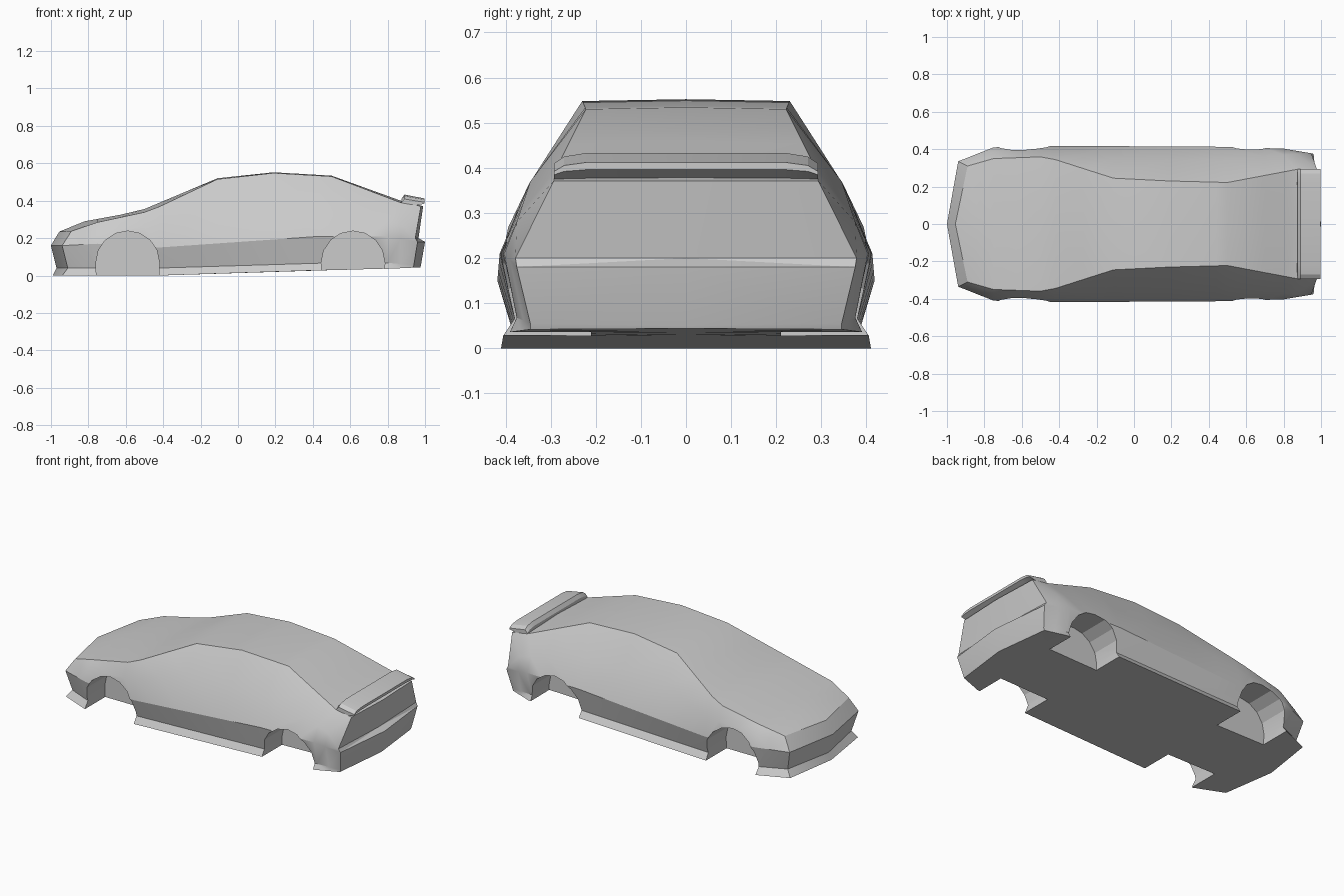
import bpy, bmesh, math

if "Cube" in bpy.data.objects:
    bpy.data.objects.remove(bpy.data.objects["Cube"])

# Lengthwise rails of the half body: (x, y, z) from nose to tail
roof_centre = [(-.955, 0, .235), (-.82, 0, .29), (-.53, 0, .343), (-.11, 0, .52),
               (.19, 0, .552), (.5, 0, .534), (.87, 0, .4), (.99, 0, .371)]
shoulder = [(-.89, .31, .238), (-.75, .35, .285), (-.47, .36, .345), (-.11, .245, .515),
            (.19, .23, .548), (.5, .222, .53), (.87, .292, .39), (.978, .293, .371)]
flank = [(-.915, .322, .2), (-.75, .385, .24), (-.45, .398, .26), (-.11, .35, .36),
         (.5, .345, .37), (.87, .375, .28), (.948, .378, .2)]
waist = [(-.94, .335, .16), (-.75, .41, .17), (-.42, .418, .15), (.44, .413, .21),
         (.8, .403, .21), (.96, .375, .18)]
tuck = [(-.91, .31, .04), (-.75, .38, .04), (-.42, .385, .04), (.44, .38, .066),
        (.8, .375, .068), (.94, .345, .055)]
sill = [(-.94, .33, 0), (-.75, .41, 0), (-.42, .41, 0), (.44, .405, .028),
        (.8, .39, .036), (.935, .345, .042)]
floor_centre = [(-.99, 0, 0), (-.42, 0, 0), (.975, 0, .044)]
rails = [roof_centre, shoulder, flank, waist, tuck, sill, floor_centre]
stations = [-.82, -.75, -.63, -.5, -.42, -.27, -.11, .19, .44, .5, .7, .8, .87]

# Centre line of the nose and tail for the flank, waist and tuck rails
nose_centre = [(-.977, 0, .2), (-1, 0, .16), (-.97, 0, .04)]
tail_centre = [(.965, 0, .2), (1, 0, .18), (.977, 0, .05)]


def on_rail(rail, x):
    for a, b in zip(rail, rail[1:]):
        if x <= b[0]:
            t = (x - a[0]) / (b[0] - a[0])
            return tuple(p + (q - p) * t for p, q in zip(a, b))
    return rail[-1]


def make_object(name, bm):
    bmesh.ops.remove_doubles(bm, verts=bm.verts, dist=1e-5)
    bmesh.ops.recalc_face_normals(bm, faces=bm.faces)
    mesh = bpy.data.meshes.new(name)
    bm.to_mesh(mesh)
    bm.free()
    ob = bpy.data.objects.new(name, mesh)
    bpy.context.collection.objects.link(ob)
    return ob


def select(ob):
    bpy.ops.object.select_all(action='DESELECT')
    ob.select_set(True)
    bpy.context.view_layer.objects.active = ob


def loft(bm, rings):
    n = len(rings[0])
    for a, b in zip(rings, rings[1:]):
        for i in range(n):
            j = (i + 1) % n
            bm.faces.new((a[i], a[j], b[j], b[i]))


# Car body: loft across the rails
bm = bmesh.new()
sections = ([[r[0] for r in rails]] + [[on_rail(r, x) for r in rails] for x in stations]
            + [[r[-1] for r in rails]])
rings = []
for half in sections:
    loop = half + [(x, -y, z) for x, y, z in half[-2:0:-1]]
    rings.append([bm.verts.new(p) for p in loop])
loft(bm, rings)

# Pointed nose and tail panels
for ring, mids in ((rings[0], nose_centre), (rings[-1], tail_centre)):
    centre = [ring[0]] + [bm.verts.new(p) for p in mids] + [ring[6]]
    for side in (ring[1:6], ring[:6:-1]):
        bm.faces.new((ring[0], side[0], side[1], centre[1]))
        for i in (1, 2):
            bm.faces.new((centre[i], side[i], side[i + 1], centre[i + 1]))
        bm.faces.new((centre[3], side[3], side[4], ring[6]))
bmesh.ops.triangulate(bm, faces=bm.faces)
body = make_object("car_body", bm)

# Wheel arches: arched wells cut from each side
for x, z in ((-.59, .068), (.615, .068)):
    for s in (1, -1):
        bm = bmesh.new()
        outline = [(x + .17 * math.cos(math.pi * i / 8), z + .17 * math.sin(math.pi * i / 8))
                   for i in range(9)] + [(x - .163, -.1), (x + .163, -.1)]
        ends = [[bm.verts.new((px, s * y, pz)) for px, pz in outline] for y in (.21, .6)]
        loft(bm, ends)
        for e in ends:
            bm.faces.new(e)
        cutter = make_object("arch_cutter", bm)
        cutter.hide_render = True
        select(body)
        mod = body.modifiers.new("arch", 'BOOLEAN')
        mod.operation = 'DIFFERENCE'
        mod.solver = 'EXACT'
        mod.object = cutter
        bpy.ops.object.modifier_apply(modifier=mod.name)
        bpy.data.objects.remove(cutter)

# Rear spoiler: wing profile with drooping rounded ends
bm = bmesh.new()
profile = [(.872, .385), (.875, .412), (.89, .433), (.997, .412), (.997, .396), (.95, .374)]
rings = []
for y, drop in ((-.293, .024), (-.27, .008), (-.22, 0), (.22, 0), (.27, .008), (.293, .024)):
    rings.append([bm.verts.new((px, y, pz - drop * min(1, max(0, (pz - .374) / .045))))
                  for px, pz in profile])
loft(bm, rings)
bm.faces.new(rings[0])
bm.faces.new(rings[-1])
spoiler = make_object("rear_spoiler", bm)

for ob in (body, spoiler):
    select(ob)
    bpy.ops.object.shade_smooth_by_angle(angle=math.radians(22))
